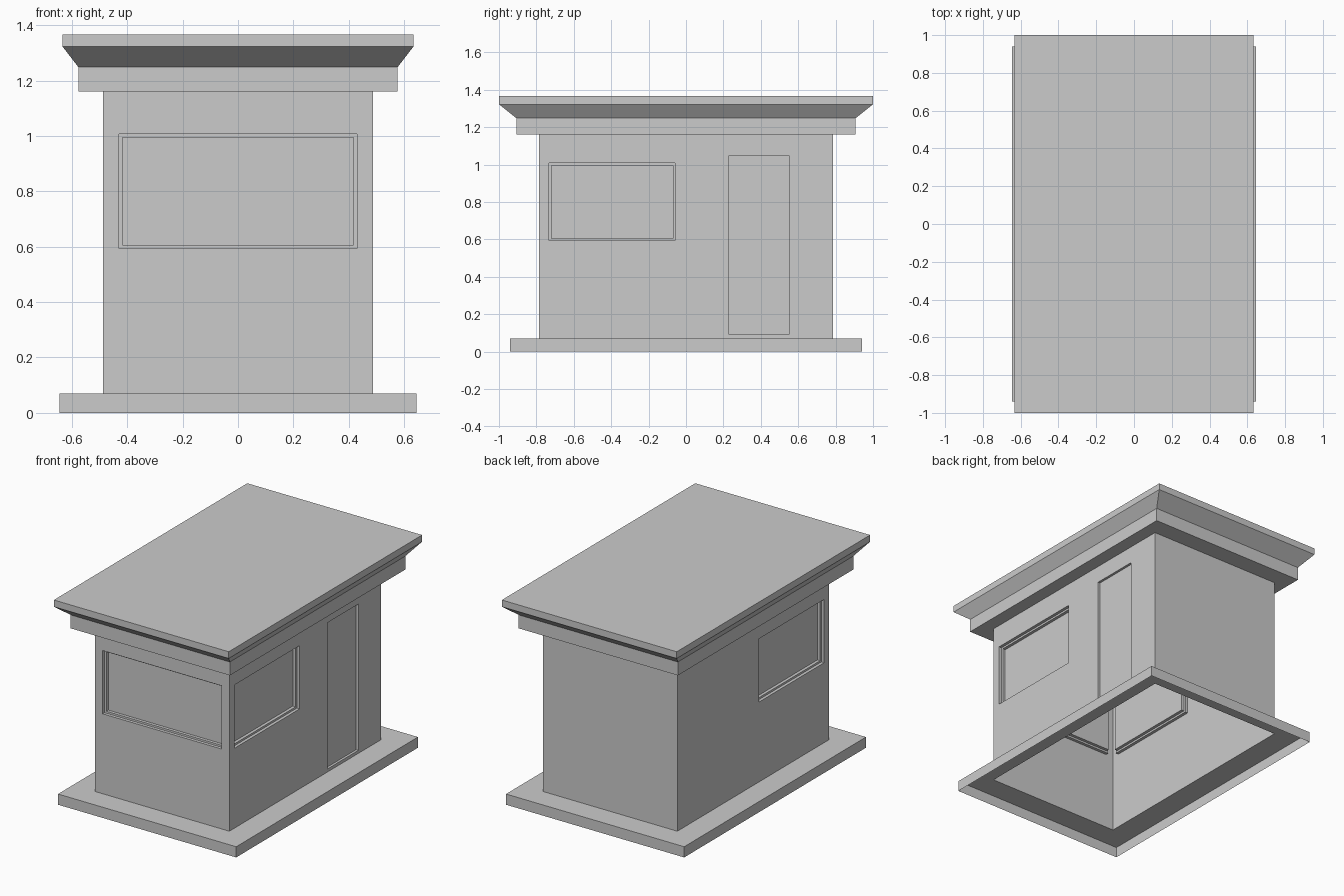
import bpy, bmesh
from mathutils import Vector

if "Cube" in bpy.data.objects:
    bpy.data.objects.remove(bpy.data.objects["Cube"])

BODY = (0.487, 0.785)   # half width, half depth of the walls


def loft(rings, cap=False):
    """Skin rectangular rings given as (half_x, half_y, z)."""
    bm = bmesh.new()
    loops = [[bm.verts.new((sx * hx, sy * hy, z))
              for sx, sy in ((-1, -1), (1, -1), (1, 1), (-1, 1))]
             for hx, hy, z in rings]
    for a, b in zip(loops, loops[1:]):
        for i in range(4):
            j = (i + 1) % 4
            bm.faces.new((a[i], a[j], b[j], b[i]))
    if cap:
        bm.faces.new(loops[-1])
    bm.normal_update()
    return bm


def finish(bm, name):
    me = bpy.data.meshes.new(name)
    bm.to_mesh(me)
    bm.free()
    ob = bpy.data.objects.new(name, me)
    bpy.context.collection.objects.link(ob)


def face_at(bm, n, c):
    """Wall face with normal n that contains point c."""
    for f in bm.faces:
        if f.normal.dot(n) < 0.99:
            continue
        if all(min(v.co[k] for v in f.verts) - 1e-4 <= c[k] <=
               max(v.co[k] for v in f.verts) + 1e-4 for k in range(3)):
            return f


def push_in(bm, face, n, depth):
    new = bmesh.ops.extrude_discrete_faces(bm, faces=[face])["faces"][0]
    bmesh.ops.translate(bm, verts=new.verts[:], vec=-n * depth)
    bm.normal_update()
    return new


def opening(bm, n, h0, h1, z0, z1, depth, frame=0):
    """Recess a rectangle in the wall facing n; a frame adds a second step."""
    n = Vector(n)
    axis = Vector((abs(n.y), abs(n.x), 0))
    c = Vector((n.x * BODY[0], n.y * BODY[1], (z0 + z1) / 2)) + axis * (h0 + h1) / 2
    up = Vector((0, 0, 1))
    for d, v in ((axis, h0), (axis, h1), (up, z0), (up, z1)):
        f = face_at(bm, n, c)
        bmesh.ops.bisect_plane(bm, geom=[f] + f.edges[:] + f.verts[:],
                               plane_co=d * v, plane_no=d)
        bm.normal_update()
    f = push_in(bm, face_at(bm, n, c), n, depth)
    if frame:
        bmesh.ops.inset_individual(bm, faces=[f], thickness=frame)
        push_in(bm, f, n, depth)


# base slab: open underneath, with a hole under the walls
finish(loft([(0.645, 0.94, 0), (0.645, 0.94, 0.07), (*BODY, 0.07)]), "base_slab")

# walls with stepped windows on three sides and a door on the right
walls = loft([(*BODY, 0.07), (*BODY, 1.16)])
opening(walls, (0, -1, 0), -0.43, 0.43, 0.593, 1.007, 0.02, 0.018)
for side in (1, -1):
    opening(walls, (side, 0, 0), -0.732, -0.058, 0.593, 1.007, 0.02, 0.018)
opening(walls, (1, 0, 0), 0.23, 0.55, 0.09, 1.047, 0.016)
finish(walls, "walls")

# roof: soffit, fascia, flared cornice and flat top
finish(loft([(*BODY, 1.16), (0.576, 0.907, 1.16), (0.576, 0.907, 1.248),
             (0.633, 1.0, 1.322), (0.633, 1.0, 1.366)], cap=True), "roof")
